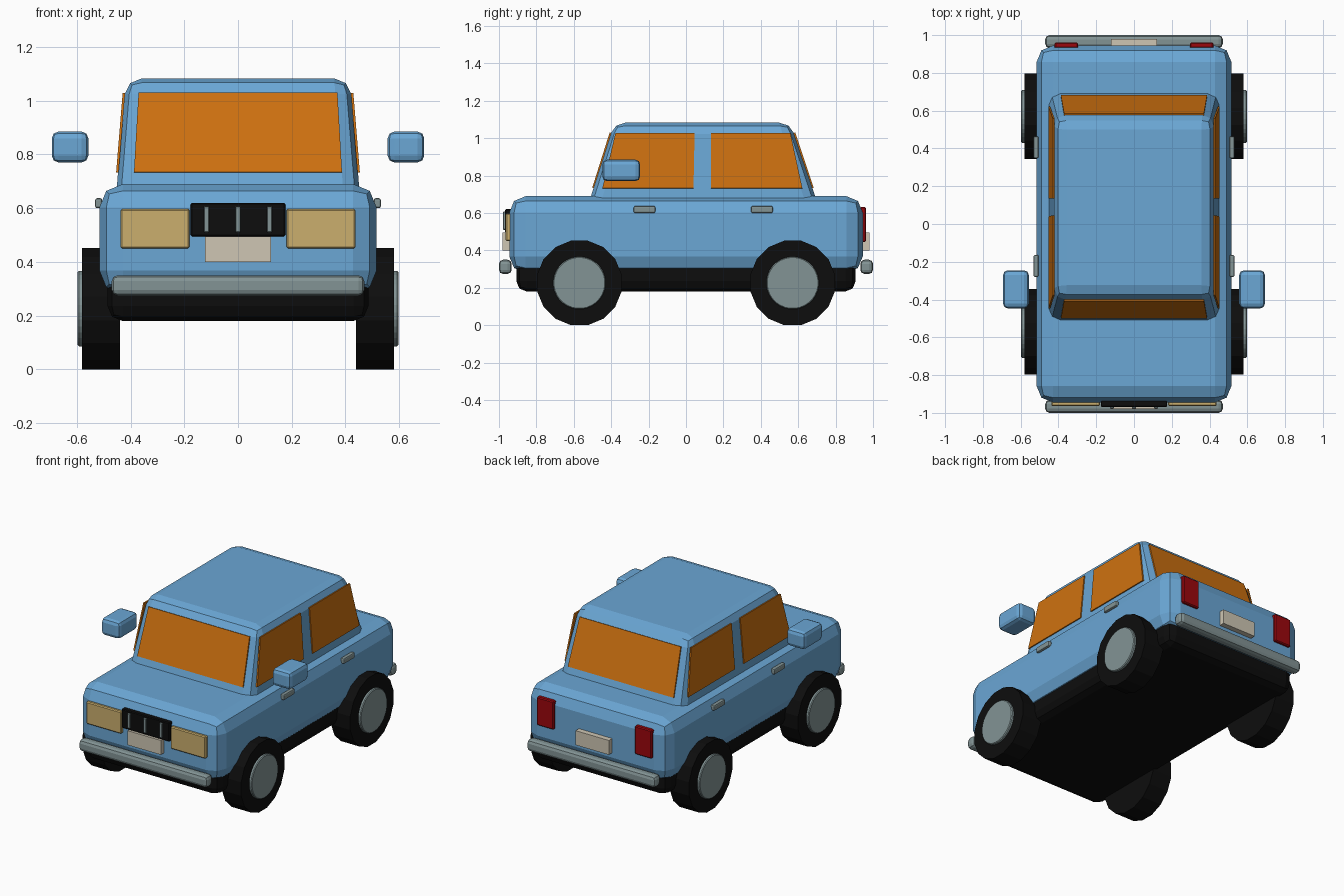
import bpy, bmesh, math
from mathutils import Vector, Matrix

if "Cube" in bpy.data.objects:
    bpy.data.objects.remove(bpy.data.objects["Cube"])


def material(name, rgb):
    m = bpy.data.materials.new(name)
    m.diffuse_color = (*rgb, 1)
    m.use_nodes = True
    m.node_tree.nodes["Principled BSDF"].inputs["Base Color"].default_value = m.diffuse_color
    return m


BLUE = material("body blue", (0.145, 0.385, 0.665))
ORANGE = material("window orange", (0.62, 0.165, 0.005))
BLACK = material("rubber black", (0.004, 0.004, 0.004))
GREY = material("chrome grey", (0.225, 0.295, 0.30))
CREAM = material("plate cream", (0.62, 0.565, 0.455))
YELLOW = material("lamp yellow", (0.60, 0.43, 0.155))
RED = material("lamp red", (0.33, 0.002, 0.004))


def finish(bm, name, mat):
    bmesh.ops.recalc_face_normals(bm, faces=bm.faces[:])
    me = bpy.data.meshes.new(name)
    bm.to_mesh(me)
    bm.free()
    me.materials.append(mat)
    ob = bpy.data.objects.new(name, me)
    bpy.context.collection.objects.link(ob)
    return ob


def bevel(bm, edges, width, segments):
    bmesh.ops.bevel(bm, geom=edges, offset=width, segments=segments,
                    profile=0.5, affect='EDGES')


def block(name, x, y, z, mat, width=0.0, segments=2, shape=None):
    """Box from ranges, optionally reshaped by a function, then bevelled."""
    bm = bmesh.new()
    bmesh.ops.create_cube(bm, size=1)
    for v in bm.verts:
        v.co = [r[0] if c < 0 else r[1] for c, r in zip(v.co, (x, y, z))]
        if shape:
            v.co = shape(v.co.copy())
    if width:
        bevel(bm, bm.edges[:], width, segments)
    return finish(bm, name, mat)


def pane(name, points, outward, mat=ORANGE):
    """Thin plate straddling the surface through four points."""
    pts = [Vector(p) for p in points]
    n = (pts[1] - pts[0]).cross(pts[2] - pts[0]).normalized()
    if n.dot(Vector(outward)) < 0:
        n = -n
    bm = bmesh.new()
    for p in pts:
        bm.verts.new(p - n * 0.002)
        bm.verts.new(p + n * 0.007)
    bmesh.ops.convex_hull(bm, input=bm.verts[:])
    bmesh.ops.dissolve_limit(bm, angle_limit=0.01, verts=bm.verts[:], edges=bm.edges[:])
    return finish(bm, name, mat)


def disc(name, x, y, z, radius, sides, mat, rim=0.0):
    """Cylinder along x with a flat side at the bottom."""
    bm = bmesh.new()
    turn = Matrix.Rotation(math.pi / 2, 4, 'Y') @ Matrix.Rotation(math.pi / sides, 4, 'Z')
    bmesh.ops.create_cone(bm, cap_ends=True, segments=sides, radius1=radius,
                          radius2=radius, depth=abs(x[1] - x[0]),
                          matrix=Matrix.Translation((sum(x) / 2, y, z)) @ turn)
    if rim:
        bevel(bm, [e for e in bm.edges if any(len(f.verts) > 4 for f in e.link_faces)], rim, 1)
    return finish(bm, name, mat)


# cabin surfaces as functions of height
def side_x(z): return 0.45 - 0.082 * (z - 0.69)
def front_y(z): return -0.508 + 0.315 * (z - 0.69)
def back_y(z): return 0.69 - 0.333 * (z - 0.69)


# main shell
block("lower_body", (-0.516, 0.516), (-0.945, 0.945), (0.28, 0.69), BLUE, 0.088)
block("chassis", (-0.485, 0.485), (-0.907, 0.907), (0.18, 0.36), BLACK, 0.055)
block("cabin", (-1, 1), (-1, 1), (0.6, 1.083), BLUE, 0.06, 2,
      lambda c: Vector((math.copysign(side_x(c.z), c.x),
                        front_y(c.z) if c.y < 0 else back_y(c.z), c.z)))

# windows
LOW, HIGH = 0.732, 1.028
for name, fn, d in (("windshield", front_y, -1), ("rear_window", back_y, 1)):
    pane(name, [(-0.387, fn(LOW), LOW), (0.387, fn(LOW), LOW),
                (0.37, fn(HIGH), HIGH), (-0.37, fn(HIGH), HIGH)], (0, d, 0))
for s, tag in ((-1, "left"), (1, "right")):
    for name, y0, y1, y2, y3 in (("front", -0.447, 0.04, 0.046, -0.377),
                                 ("back", 0.135, 0.622, 0.558, 0.135)):
        pane(f"{name}_side_window_{tag}",
             [(s * side_x(LOW), y0, LOW), (s * side_x(LOW), y1, LOW),
              (s * side_x(HIGH), y2, HIGH), (s * side_x(HIGH), y3, HIGH)], (s, 0, 0))


def mirrored(s, a, b):
    return tuple(sorted((s * a, s * b)))


for s, tag in ((-1, "left"), (1, "right")):
    # wheels with hub caps
    for y, end in ((-0.57, "front"), (0.57, "back")):
        disc(f"{end}_tyre_{tag}", mirrored(s, 0.44, 0.58), y, 0.226, 0.2304, 16, BLACK)
        disc(f"{end}_hub_cap_{tag}", mirrored(s, 0.56, 0.597), y, 0.226, 0.141, 32, GREY, 0.005)
    # door handles and wing mirrors
    for y, end in ((-0.222, "front"), (0.406, "back")):
        block(f"{end}_door_handle_{tag}", mirrored(s, 0.505, 0.532), (y - 0.058, y + 0.058),
              (0.6, 0.637), GREY, 0.008)
    block(f"wing_mirror_{tag}", mirrored(s, 0.557, 0.693), (-0.447, -0.245),
          (0.77, 0.885), BLUE, 0.025)
    # lamps
    block(f"headlight_{tag}", mirrored(s, 0.18, 0.437), (-0.964, -0.93),
          (0.45, 0.597), YELLOW, 0.006, 1)
    block(f"tail_light_{tag}", mirrored(s, 0.297, 0.42), (0.93, 0.962),
          (0.445, 0.632), RED, 0.006, 1)

# bumpers and number plates at both ends
for s, end in ((-1, "front"), (1, "rear")):
    block(f"{end}_bumper", (-0.47, 0.47), mirrored(s, 0.932, 1.0), (0.274, 0.35), GREY, 0.022)
    block(f"{end}_plate", (-0.122, 0.122), mirrored(s, 0.94, 0.98), (0.4, 0.495), CREAM)

# grille with upright bars
block("grille", (-0.176, 0.176), (-0.968, -0.93), (0.495, 0.62), BLACK, 0.005, 1)
for i in (-1, 0, 1):
    block("grille_bar", (i * 0.117 - 0.01, i * 0.117 + 0.01), (-0.978, -0.95),
          (0.51, 0.607), GREY, 0.003, 1)
